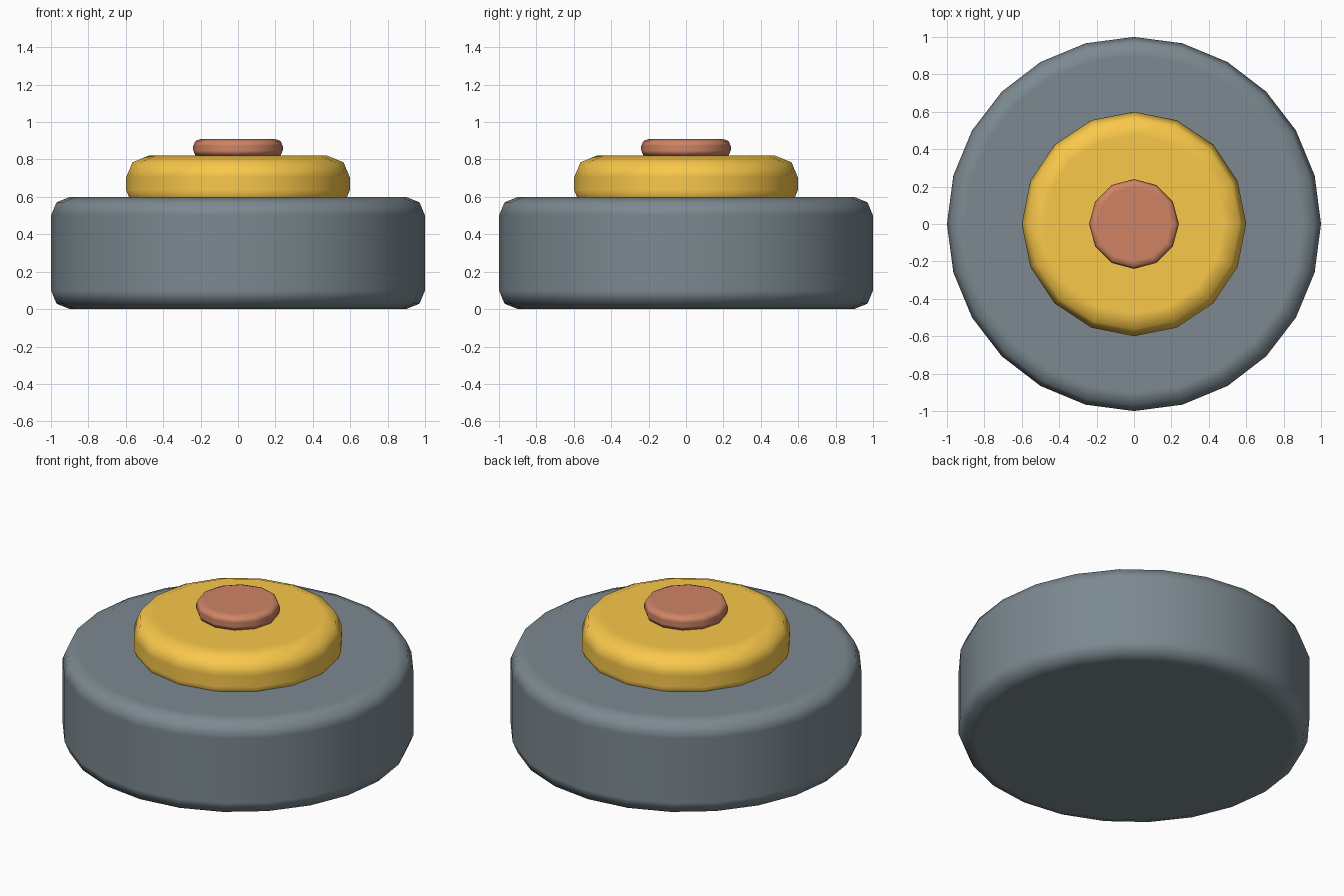
import bpy

if "Cube" in bpy.data.objects:
    bpy.data.objects.remove(bpy.data.objects["Cube"])


def disc(name, sides, radius, bottom, top, bevel, colour):
    """A faceted cylinder with rounded rims and smooth shading."""
    bpy.ops.mesh.primitive_cylinder_add(
        vertices=sides, radius=radius, depth=top - bottom,
        location=(0, 0, (top + bottom) / 2))
    ob = bpy.context.object
    ob.name = name
    bpy.ops.object.shade_smooth()
    mod = ob.modifiers.new("rim", 'BEVEL')
    mod.width = bevel
    mod.segments = 2
    mod.limit_method = 'ANGLE'
    mod.angle_limit = 0.7      # rims only, not the side edges
    mod.harden_normals = True  # keeps the caps flat
    mat = bpy.data.materials.new(name + "_colour")
    mat.diffuse_color = (*colour, 1)
    mat.use_nodes = True
    mat.node_tree.nodes["Principled BSDF"].inputs["Base Color"].default_value = mat.diffuse_color
    ob.data.materials.append(mat)
    return ob


# Wide grey base
disc("base", 24, 1.0, 0.0, 0.6, 0.1, (0.20, 0.25, 0.28))
# Yellow collar, sunk slightly into the base
disc("collar", 16, 0.6, 0.52, 0.82, 0.12, (0.95, 0.58, 0.07))
# Small red button, sunk slightly into the collar
disc("button", 12, 0.24, 0.81, 0.91, 0.04, (0.62, 0.23, 0.13))
